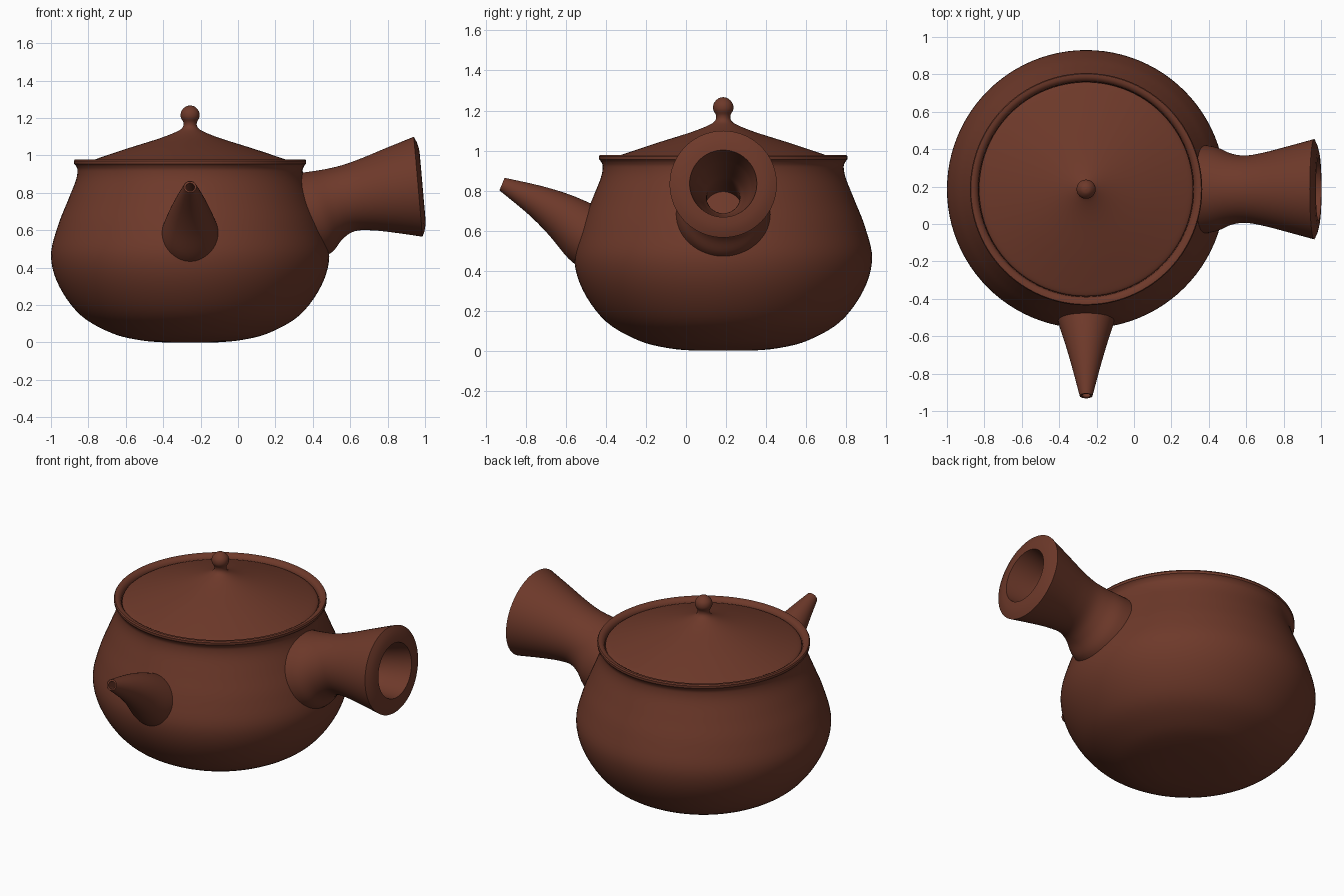
import bpy, bmesh
from math import sin, cos, pi, radians
from mathutils import Vector

if "Cube" in bpy.data.objects:
    bpy.data.objects.remove(bpy.data.objects["Cube"])

CX, CY = -0.256, 0.186  # pot axis

clay = bpy.data.materials.new("clay")
clay.diffuse_color = (0.155, 0.041, 0.023, 1)
clay.use_nodes = True
clay.node_tree.nodes["Principled BSDF"].inputs["Base Color"].default_value = clay.diffuse_color


def curve(pts, n=5):
    """Catmull-Rom resampling of points of any dimension."""
    p = [pts[0]] + list(pts) + [pts[-1]]
    out = []
    for i in range(1, len(p) - 2):
        for k in range(n):
            t = k / n
            out.append(tuple(
                0.5 * (2 * b + (c - a) * t + (2 * a - 5 * b + 4 * c - d) * t * t
                       + (3 * b - a - 3 * c + d) * t ** 3)
                for a, b, c, d in zip(*p[i - 1:i + 3])))
    return out + [tuple(pts[-1])]


def skin(name, rings, closed):
    """Bridge consecutive rings of points into a smooth mesh."""
    bm = bmesh.new()
    vs = [[bm.verts.new(c) for c in r] for r in rings]
    n = len(vs[0])
    pairs = list(zip(vs, vs[1:])) + ([(vs[-1], vs[0])] if closed else [])
    for a, b in pairs:
        for j in range(n):
            k = (j + 1) % n
            bm.faces.new((a[j], a[k], b[k], b[j]))
    bmesh.ops.remove_doubles(bm, verts=bm.verts, dist=1e-5)
    bmesh.ops.recalc_face_normals(bm, faces=bm.faces)
    me = bpy.data.meshes.new(name)
    bm.to_mesh(me)
    bm.free()
    me.shade_smooth()
    me.set_sharp_from_angle(angle=radians(35))
    me.materials.append(clay)
    bpy.context.collection.objects.link(bpy.data.objects.new(name, me))


def lathe(name, profile, n=96):
    skin(name, [[(CX + r * cos(2 * pi * j / n), CY + r * sin(2 * pi * j / n), z)
                 for j in range(n)] for r, z in profile], False)


def tube(name, sections, d, n=64):
    """Rings (distance from axis, height, tilt in degrees, radius) along d."""
    d = Vector(d)
    s = Vector((-d.y, d.x, 0))
    rings = []
    for u, z, tilt, r in sections:
        t = radians(tilt)
        c = Vector((CX, CY, z)) + d * u
        up = Vector((0, 0, cos(t))) - d * sin(t)
        rings.append([c + s * r * cos(2 * pi * j / n) + up * r * sin(2 * pi * j / n)
                      for j in range(n)])
    skin(name, rings, True)


# Body: outer wall, rolled rim, inner wall
outer = curve([(0.14, 0), (0.27, 0.012), (0.42, 0.05), (0.585, 0.145), (0.70, 0.30),
               (0.744, 0.46), (0.708, 0.62), (0.655, 0.755), (0.613, 0.86),
               (0.602, 0.915), (0.608, 0.94), (0.62, 0.955)])
rim = [(0.621, 0.97), (0.616, 0.978), (0.60, 0.978), (0.585, 0.97), (0.576, 0.955)]
inner = curve([(0.572, 0.90), (0.61, 0.76), (0.69, 0.50), (0.62, 0.25),
               (0.42, 0.10), (0.2, 0.05)])
lathe("pot_body", [(0, 0)] + outer + rim + inner + [(0, 0.05)])

# Lid with knob
top = curve([(0.573, 0.945), (0.565, 0.957), (0.51, 0.978), (0.35, 1.032), (0.16, 1.092),
             (0.07, 1.128), (0.04, 1.15), (0.036, 1.175), (0.05, 1.205),
             (0.047, 1.235), (0.025, 1.26), (0, 1.267)])
lathe("lid", [(0, 1.09), (0.16, 1.05), (0.5, 0.94), (0.56, 0.925), (0.573, 0.93)] + top)

# Side handle: flared shell, domed end face, tapered bore
shell = curve([(0.63, 0.675, 17, 0.238), (0.70, 0.70, 17, 0.222), (0.77, 0.74, 14, 0.192),
               (0.85, 0.772, 10, 0.18), (0.95, 0.793, 8, 0.196),
               (1.08, 0.814, 6, 0.23), (1.219, 0.832, 5, 0.268)])
face = [(1.232, 0.833, 5, 0.24), (1.241, 0.834, 5, 0.205), (1.243, 0.835, 5, 0.168)]
bore = curve([(1.10, 0.81, 6, 0.145), (0.95, 0.78, 8, 0.105),
              (0.85, 0.762, 10, 0.082), (0.63, 0.69, 17, 0.10)])
tube("side_handle", shell + face + bore, (1, 0, 0))

# Spout: tapered shell with narrow bore
shell = curve([(0.64, 0.55, 22, 0.158), (0.71, 0.595, 26, 0.148), (0.82, 0.68, 28, 0.113),
               (0.94, 0.752, 26, 0.078), (1.09, 0.825, 23, 0.038), (1.102, 0.83, 22, 0.034)])
bore = curve([(1.103, 0.83, 22, 0.023), (0.97, 0.765, 25, 0.04), (0.64, 0.56, 22, 0.10)])
tube("spout", shell + bore, (0, -1, 0))
